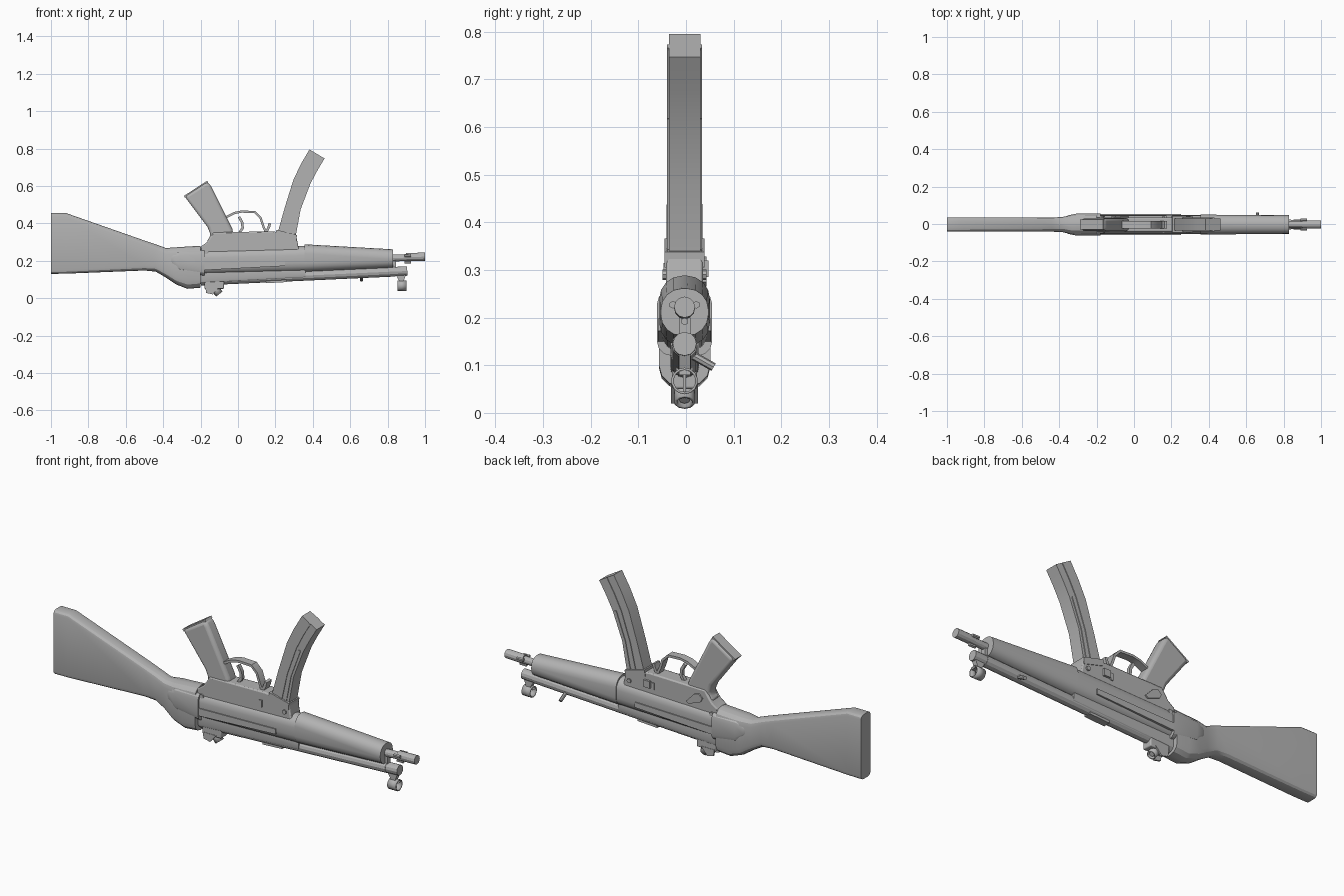
import bpy, bmesh, math
from mathutils import Vector

cube = bpy.data.objects.get("Cube")
if cube:
    bpy.data.objects.remove(cube, do_unlink=True)

grey = bpy.data.materials.new("plain grey")
grey.use_nodes = True
COLOUR = (0.45, 0.45, 0.45, 1)
grey.diffuse_color = COLOUR
grey.node_tree.nodes["Principled BSDF"].inputs["Base Color"].default_value = COLOUR

MID = -0.003          # centre plane in y
SLOPE = 0.046         # the lower tube rises towards the muzzle


def finish(name, bm, bevel=0, segments=2):
    bmesh.ops.recalc_face_normals(bm, faces=bm.faces)
    mesh = bpy.data.meshes.new(name)
    bm.to_mesh(mesh)
    bm.free()
    mesh.materials.append(grey)
    ob = bpy.data.objects.new(name, mesh)
    bpy.context.collection.objects.link(ob)
    if bevel:
        mod = ob.modifiers.new("Bevel", "BEVEL")
        mod.width, mod.segments = bevel, segments
        mod.limit_method, mod.angle_limit = "ANGLE", math.radians(50)
    bpy.ops.object.select_all(action="DESELECT")
    ob.select_set(True)
    bpy.context.view_layer.objects.active = ob
    bpy.ops.object.shade_smooth_by_angle(angle=math.radians(28))
    return ob


def prism(name, outline, half, bevel=0, y=MID, segments=2):
    """Side outline in x, z pushed out to both sides of y."""
    bm = bmesh.new()
    face = bm.faces.new([bm.verts.new((x, y - half, z)) for x, z in outline])
    out = bmesh.ops.extrude_face_region(bm, geom=[face])["geom"]
    verts = [v for v in out if isinstance(v, bmesh.types.BMVert)]
    bmesh.ops.translate(bm, verts=verts, vec=(0, 2 * half, 0))
    return finish(name, bm, bevel, segments)


def ribbon(name, path, thick, half):
    """Flat strip that follows a path in x, z."""
    pts = [Vector(p) for p in path]
    left, right = [], []
    for i, p in enumerate(pts):
        d = (pts[min(i + 1, len(pts) - 1)] - pts[max(i - 1, 0)]).normalized()
        n = Vector((-d.y, d.x)) * thick / 2
        left.append(p + n)
        right.append(p - n)
    return prism(name, left + right[::-1], half)


def loft(name, sections, steps=3):
    """Rounded boxes along x: x, low z, high z, half width, corner size."""
    bm = bmesh.new()
    rings = []
    for x, lo, hi, half, corner in sections:
        ry, rz = min(corner, half * 0.95), min(corner, (hi - lo) * 0.48)
        ring = []
        for q, (sy, sz) in enumerate([(1, 1), (-1, 1), (-1, -1), (1, -1)]):
            for s in range(steps + 1):
                a = (q + s / steps) * math.pi / 2
                cy = sy * (half - ry)
                cz = hi - rz if sz > 0 else lo + rz
                ring.append(bm.verts.new((x, MID + cy + ry * math.cos(a), cz + rz * math.sin(a))))
        rings.append(ring)
    for a, b in zip(rings, rings[1:]):
        for i in range(len(a)):
            j = (i + 1) % len(a)
            bm.faces.new((a[i], a[j], b[j], b[i]))
    bm.faces.new(rings[0])
    bm.faces.new(rings[-1])
    return finish(name, bm)


def tube(name, p0, p1, r, sides=12, wall=0):
    p0, p1 = Vector(p0), Vector(p1)
    d = p1 - p0
    bm = bmesh.new()
    bmesh.ops.create_cone(bm, cap_ends=not wall, segments=sides, radius1=r, radius2=r, depth=d.length)
    bm.transform(d.to_track_quat("Z", "Y").to_matrix().to_4x4())
    bmesh.ops.translate(bm, verts=bm.verts, vec=(p0 + p1) / 2)
    ob = finish(name, bm)
    if wall:
        ob.modifiers.new("Wall", "SOLIDIFY").thickness = wall
    return ob


def box(name, x0, x1, z0, z1, half, y=MID, bevel=0):
    return prism(name, [(x0, z0), (x1, z0), (x1, z1), (x0, z1)], half, bevel, y)


def low(x):
    return 0.104 + SLOPE * x      # height of the lower tube axis


# Shoulder stock and the end bell behind the receiver
loft("stock", [
    (-1.0, .13, .455, .038, .02), (-.92, .131, .455, .038, .02),
    (-.5, .148, .308, .038, .025), (-.44, .142, .288, .038, .03),
    (-.385, .11, .268, .04, .035), (-.33, .073, .272, .052, .04),
    (-.27, .05, .276, .054, .045), (-.2, .056, .28, .054, .045)])
loft("end_bell", [
    (-.39, .195, .225, .03, .02), (-.35, .165, .25, .05, .03),
    (-.31, .14, .258, .058, .03), (-.18, .12, .258, .058, .03)])

# Receiver, its side ribs and the long tube below
loft("receiver", [(-.2, .125, .265, .051, .05), (.36, .14, .28, .051, .05)], 4)
loft("receiver_lower_web", [(-.2, .075, .17, .03, .02), (.36, .105, .17, .03, .02)])
for side in (-1, 1):
    prism("side_rib", [(-.18, .15), (.25, .172), (.25, .198), (-.18, .188)], .006,
          y=MID + side * .05)
tube("lower_tube", (-.2, MID, low(-.2)), (.84, MID, low(.84)), .027)
tube("lower_tube_cap", (.83, MID, .142), (.905, MID, .145), .025)
prism("lower_slot_strip", [(.15, .08), (.26, .086), (.26, .12), (.15, .115)], .018)

# Trigger housing with magazine well
prism("trigger_housing", [
    (-.2, .275), (-.165, .3), (-.13, .352), (.18, .357), (.31, .342),
    (.325, .262), (.35, .25), (.35, .2), (-.2, .2)], .039, .006)
prism("magazine_collar", [(.2, .335), (.205, .366), (.315, .338), (.312, .305)], .042)

# Pistol grip
prism("grip", [
    (-.286, .544), (-.163, .624), (-.145, .6), (-.03, .37), (-.02, .3),
    (-.17, .3), (-.145, .335), (-.163, .38)], .034, .016, segments=3)
prism("grip_base_plate", [(-.29, .546), (-.165, .628), (-.158, .618), (-.282, .536)], .026)

# Trigger and guard
ribbon("trigger_guard", [(-.08, .425), (-.02, .455), (.02, .463), (.09, .46), (.12, .43),
                         (.135, .385), (.15, .35)], .012, .02)
ribbon("trigger", [(.005, .345), (.025, .375), (.022, .405), (.005, .435)], .014, .009)
ribbon("magazine_catch", [(.15, .35), (.165, .38), (.17, .4)], .014, .02)

# Curved magazine with raised ribs
rear = [(.2, .3), (.215, .36), (.25, .485), (.297, .635), (.338, .72), (.382, .795)]
front = [(.3, .28), (.31, .34), (.335, .475), (.388, .614), (.423, .68), (.463, .747)]


def magazine_strip(name, t0, t1, half, count=6):
    def line(t):
        return [Vector(a).lerp(Vector(b), t) for a, b in zip(rear, front)][:count]
    prism(name, line(t0) + line(t1)[::-1], half)


magazine_strip("magazine", 0, 1, .033)
magazine_strip("magazine_rib", .45, .6, .0365)
magazine_strip("magazine_front_rib", .76, .86, .0365, 4)

# Handguard and its end wall
loft("handguard", [(.355, .14, .288, .053, .048), (.83, .162, .261, .05, .044)], 4)
box("handguard_front_post", .8, .845, .14, .2, .012)

# Barrel with locking lugs
tube("barrel", (.8, MID, .213), (.91, MID, .217), .018)
tube("muzzle", (.9, MID, .219), (1.0, MID, .222), .022)
for angle in (20, 160, 270):
    a = math.radians(angle)
    y, z = MID + .026 * math.cos(a), .218 + .026 * math.sin(a)
    tube("barrel_lug", (.89, y, z), (.925, y, z), .008, 6)

# Front sight: post and round hood
prism("front_sight_post", [(.84, .13), (.9, .13), (.885, .09), (.9, .08), (.85, .08), (.86, .095)], .012)
tube("front_sight_hood", (.853, MID, .067), (.9, MID, .067), .028, 14, .005)
box("front_sight_blade", .87, .885, .045, .09, .003)

# Rear sight: base, cheeks and tilted drum
box("rear_sight_base", -.18, -.075, .05, .1, .026, bevel=.005)
for side in (-1, 1):
    prism("rear_sight_cheek", [(-.175, .06), (-.17, .028), (-.135, .02), (-.1, .06)], .004,
          y=MID + side * .024)
tube("rear_sight_drum", (-.13, MID, .06), (-.1, MID, .022), .022, 10, .006)
tube("rear_sight_pin", (-.135, MID, .062), (-.102, MID, .028), .012, 8)

# Cocking handle, on the left side
tube("cocking_handle", (.66, MID + .015, .122), (.66, .058, .096), .009, 8)

# Small fittings on the housing
for side in (-1, 1):
    box("catch_plate", .15, .165, .28, .315, .003, MID + side * .041)
    for x, z in ((-.17, .245), (.29, .29)):
        tube("cross_pin", (x, MID + side * .03, z), (x, MID + side * .046, z), .011, 8)
box("catch_button", .17, .205, .285, .32, .006, MID + .044)
prism("selector_lever", [(-.12, .31), (-.1, .328), (-.075, .322), (-.03, .275), (-.045, .265),
                         (-.11, .29)], .004, y=MID + .042)
